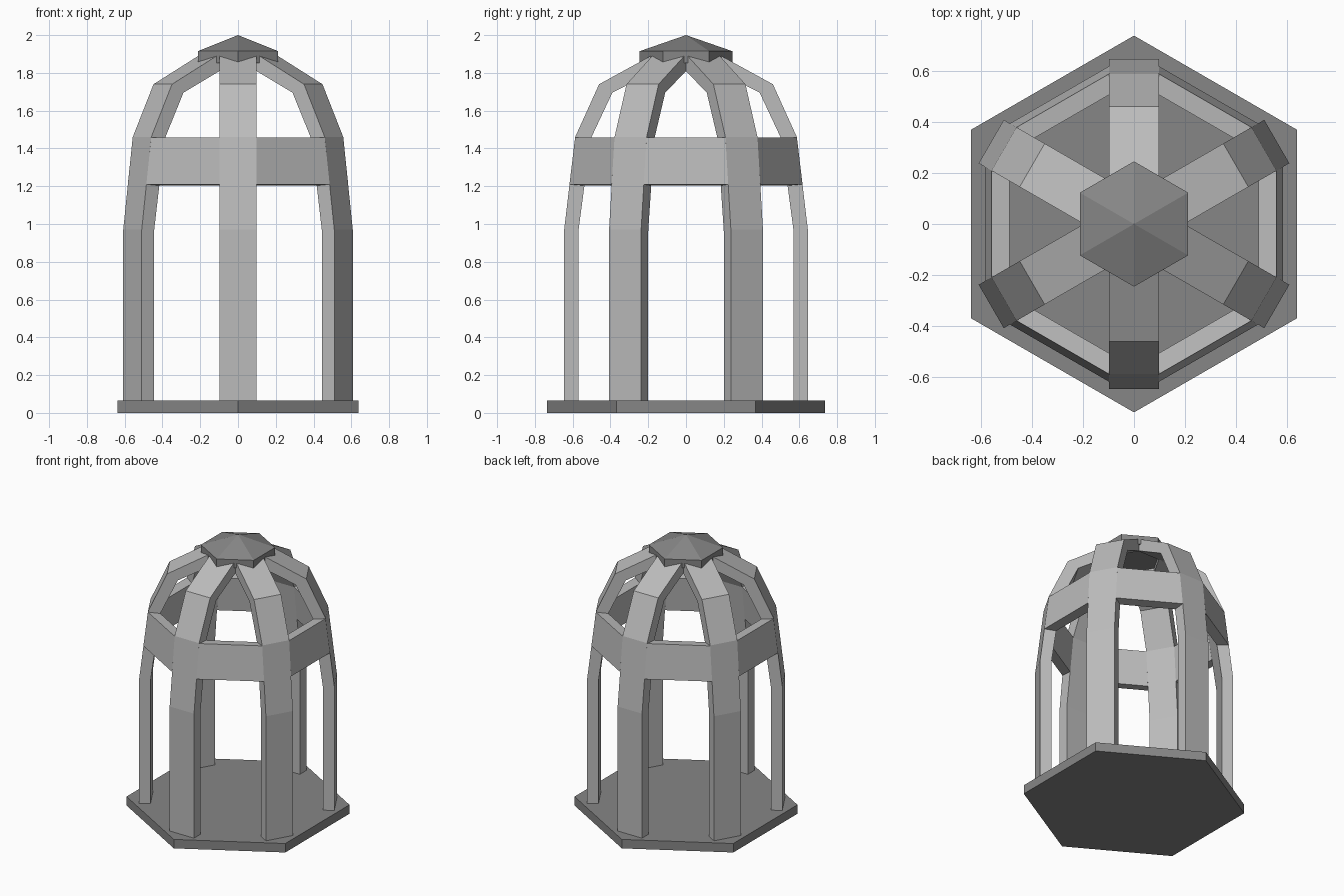
import bpy, bmesh, math
from mathutils import Matrix, Vector

cube = bpy.data.objects.get("Cube")
if cube:
    bpy.data.objects.remove(cube, do_unlink=True)


def material(name, value):
    mat = bpy.data.materials.new(name)
    mat.use_nodes = True
    colour = (value, value, value, 1)
    mat.diffuse_color = colour
    mat.node_tree.nodes["Principled BSDF"].inputs["Base Color"].default_value = colour
    return mat


pale = material("pale stone", 0.5)
dark = material("dark stone", 0.24)
HALF = 0.098  # half the rib width


def finish(name, bm, mat):
    bmesh.ops.recalc_face_normals(bm, faces=bm.faces)
    mesh = bpy.data.meshes.new(name)
    bm.to_mesh(mesh)
    bm.free()
    mesh.materials.append(mat)
    obj = bpy.data.objects.new(name, mesh)
    bpy.context.collection.objects.link(obj)


def loft(name, rings, mat):
    """Closed solid between rings of equal length, capped at both ends."""
    bm = bmesh.new()
    loops = [[bm.verts.new(p) for p in ring] for ring in rings]
    for a, b in zip(loops, loops[1:]):
        for i in range(len(a)):
            j = (i + 1) % len(a)
            bm.faces.new((a[i], a[j], b[j], b[i]))
    bm.faces.new(loops[0])
    bm.faces.new(loops[-1])
    finish(name, bm, mat)


def on_rib(index, side, radius, z):
    """Point on one side face of a rib."""
    turn = Matrix.Rotation(math.radians(30 + 60 * index), 3, "Z")
    return turn @ Vector((radius, side * HALF, z))


def hexagon(radius, z):
    return [on_rib(i, 0, radius, z) for i in range(6)]


# Hexagonal floor slab
loft("base", [hexagon(0.737, 0), hexagon(0.737, 0.065)], dark)

# Curved ribs: outer and inner edge at each bend, as (radius, height)
outer = [(0.645, 0.06), (0.645, 0.97), (0.587, 1.46), (0.46, 1.74), (0.15, 1.91)]
inner = [(0.57, 0.06), (0.57, 0.96), (0.505, 1.45), (0.39, 1.695), (0.15, 1.82)]
for i in range(6):
    rings = [[on_rib(i, -1, *o), on_rib(i, 1, *o), on_rib(i, 1, *n), on_rib(i, -1, *n)]
             for o, n in zip(outer, inner)]
    loft(f"rib_{i + 1}", rings, pale)

# Band panels joining neighbouring ribs, flush with their edges
section = [(0.617, 1.21), (0.587, 1.457), (0.505, 1.45), (0.537, 1.203)]
for i in range(6):
    loft(f"band_panel_{i + 1}",
         [[on_rib(i, 1, *p) for p in section], [on_rib(i + 1, -1, *p) for p in section]], pale)

# Roof cap: short hexagonal drum with a low pyramid
bm = bmesh.new()
low = [bm.verts.new(p) for p in hexagon(0.245, 1.853)]
high = [bm.verts.new(p) for p in hexagon(0.245, 1.915)]
apex = bm.verts.new((0, 0, 2))
bm.faces.new(low)
for i in range(6):
    j = (i + 1) % 6
    bm.faces.new((low[i], low[j], high[j], high[i]))
    bm.faces.new((high[i], high[j], apex))
finish("roof_cap", bm, dark)
